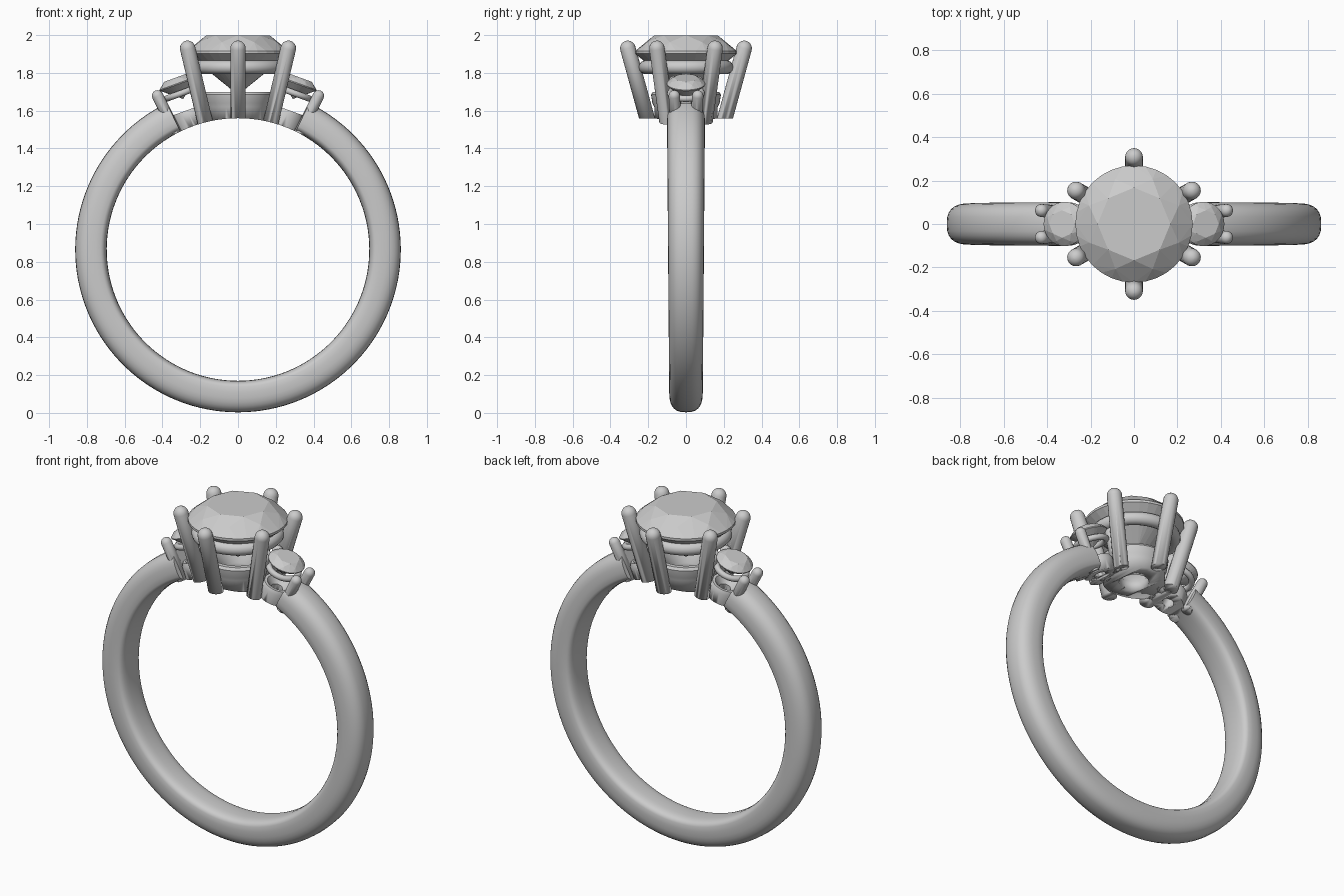
import bpy, bmesh, math
from math import sin, cos, pi, radians
from mathutils import Matrix, Vector

if "Cube" in bpy.data.objects:
    bpy.data.objects.remove(bpy.data.objects["Cube"])

CZ = 0.865      # height of the finger hole centre
R_IN = 0.695    # finger hole radius
R_OUT = 0.862


def finish(name, bm, matrix=Matrix(), smooth=40):
    bmesh.ops.transform(bm, matrix=matrix, verts=bm.verts)
    bmesh.ops.recalc_face_normals(bm, faces=bm.faces)
    me = bpy.data.meshes.new(name)
    bm.to_mesh(me)
    bm.free()
    ob = bpy.data.objects.new(name, me)
    bpy.context.collection.objects.link(ob)
    bpy.ops.object.select_all(action='DESELECT')
    bpy.context.view_layer.objects.active = ob
    ob.select_set(True)
    if smooth:
        bpy.ops.object.shade_smooth_by_angle(angle=radians(smooth))
    return ob


def revolve(name, profile, matrix=Matrix(), steps=32, closed=False):
    """Spin an (r, z) profile around z."""
    bm = bmesh.new()
    rings = [[bm.verts.new((r * cos(2 * pi * i / steps), r * sin(2 * pi * i / steps), z))
              for i in range(steps)] for r, z in profile]
    pairs = list(zip(rings, rings[1:]))
    if closed:
        pairs.append((rings[-1], rings[0]))
    for a, b in pairs:
        for i in range(steps):
            j = (i + 1) % steps
            bm.faces.new((a[i], a[j], b[j], b[i]))
    if not closed:
        bm.faces.new(rings[0])
        bm.faces.new(rings[-1])
    return finish(name, bm, matrix)


def prong(name, p0, p1, r, matrix=Matrix()):
    """Round-tipped claw from p0 to p1."""
    p0, p1 = Vector(p0), Vector(p1)
    d = p1 - p0
    prof = [(r, 0)] + [(r * cos(t), d.length + r * sin(t))
                       for t in (0, 0.3, 0.6, 0.9, 1.2, 1.5)]
    m = Matrix.Translation(p0) @ d.to_track_quat('Z', 'Y').to_matrix().to_4x4()
    return revolve(name, prof, matrix @ m, 20)


def collar(name, major, minor, z, matrix=Matrix()):
    prof = [(major + minor * cos(2 * pi * i / 14), z + minor * sin(2 * pi * i / 14))
            for i in range(14)]
    return revolve(name, prof, matrix, 48, True)


def stone(name, R, z, matrix=Matrix()):
    """Faceted round brilliant: girdle radius R, girdle height z."""
    bm = bmesh.new()
    # (count, radius, height, angular offset in steps), relative to R
    for n, r, h, off in ((8, .62, .33, 0), (8, .83, .195, .5), (32, 1, .02, 0),
                         (32, 1, -.03, 0), (8, .26, -.64, .5), (1, 0, -.84, 0)):
        for i in range(n):
            t = 2 * pi * (i + off) / n
            bm.verts.new((R * r * cos(t), R * r * sin(t), z + R * h))
    bmesh.ops.convex_hull(bm, input=bm.verts)
    return finish(name, bm, matrix, 0)


# Band: rounded section swept around the finger, open under the setting
bm = bmesh.new()
sections = []
gap, N = radians(26), 112
for i in range(N + 1):
    t = gap + (2 * pi - 2 * gap) * i / N
    half = 0.095 + 0.006 * cos(t)
    sec = []
    for k in range(28):
        a = 2 * pi * k / 28
        c, s = cos(a), sin(a)
        y = half * math.copysign(abs(s) ** 0.72, s)
        if c >= 0:
            r = 0.755 + (R_OUT - 0.755) * c ** 0.8
        else:
            r = 0.755 - (0.755 - R_IN) * abs(c) ** 0.5
        sec.append(bm.verts.new((r * sin(t), y, CZ + r * cos(t))))
    sections.append(sec)
for a, b in zip(sections, sections[1:]):
    for k in range(28):
        j = (k + 1) % 28
        bm.faces.new((a[k], a[j], b[j], b[k]))
bm.faces.new(sections[0])
bm.faces.new(sections[-1])
finish("band", bm, smooth=50)

to_cut = []

# Centre setting: cup, upper collar, stone and six claws
to_cut.append(revolve("centre_cup", [
    (.08, 1.50), (.165, 1.50), (.168, 1.62), (.178, 1.64), (.185, 1.685), (.175, 1.70),
    (.15, 1.70), (.08, 1.61)], steps=48, closed=True))
collar("centre_collar", .215, .036, 1.83)
stone("centre_stone", .27, 1.91)
for i in range(6):
    t = radians(30 + 60 * i)
    to_cut.append(prong(f"centre_claw_{i + 1}",
                        (.19 * cos(t), .19 * sin(t), 1.50),
                        (.308 * cos(t), .308 * sin(t), 1.93), .041))

# Side settings, tilted to follow the band
for label, s in (("left", -1), ("right", 1)):
    m = Matrix.Translation((0, 0, CZ)) @ Matrix.Rotation(s * radians(20), 4, 'Y')
    to_cut.append(revolve(f"{label}_cup", [
        (.032, .66), (.088, .66), (.09, .765), (.08, .785), (.065, .785), (.032, .75)],
        m, 32, True))
    collar(f"{label}_collar", .083, .017, .88, m)
    stone(f"{label}_stone", .102, .934, m)
    for part, u0, u1 in (("outer", .094, .122), ("inner", -.085, -.1)):
        for side, y in (("front", -1), ("back", 1)):
            to_cut.append(prong(f"{label}_{part}_{side}_claw",
                                (s * u0, y * .052, .675), (s * u1, y * .062, .91), .03, m))

# Trim everything that reaches into the finger hole
cutter = revolve("finger_cutter", [(R_IN, -1), (R_IN, 1)],
                 Matrix.Translation((0, 0, CZ)) @ Matrix.Rotation(pi / 2, 4, 'X'), 128)
cutter.hide_render = True
for ob in to_cut:
    bpy.context.view_layer.objects.active = ob
    mod = ob.modifiers.new("trim", 'BOOLEAN')
    mod.operation = 'DIFFERENCE'
    mod.solver = 'EXACT'
    mod.object = cutter
    # keep the trim ahead of any smoothing modifier, then bake it
    bpy.ops.object.modifier_move_to_index(modifier=mod.name, index=0)
    bpy.ops.object.modifier_apply(modifier=mod.name)
bpy.data.objects.remove(cutter, do_unlink=True)
